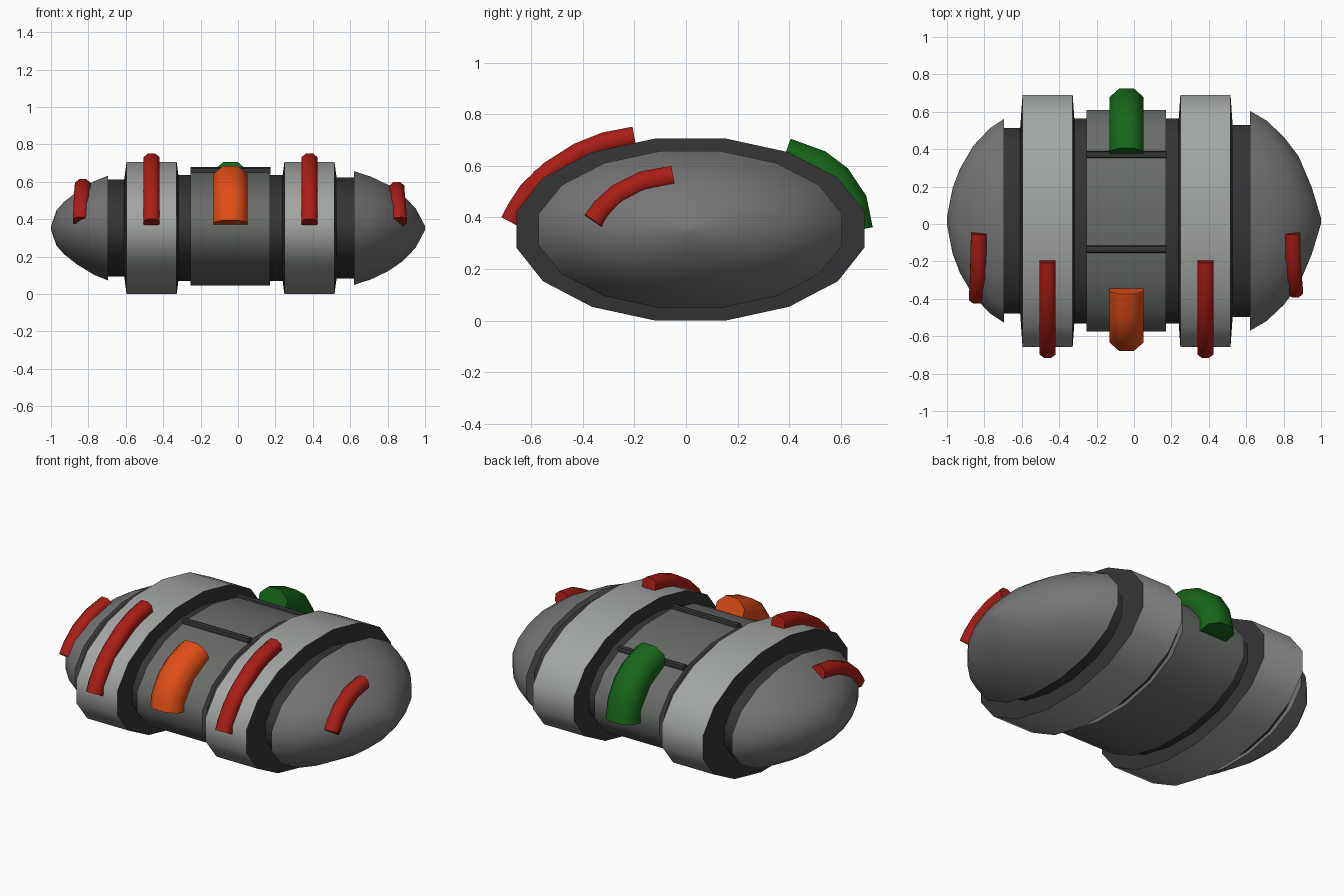
import bpy, bmesh
from math import sin, cos, pi, radians
from mathutils import Vector

if "Cube" in bpy.data.objects:
    bpy.data.objects.remove(bpy.data.objects["Cube"])

CY, CZ = 0.017, 0.353       # body axis
SIDES = 16
FIT = cos(pi / SIDES)       # flat-to-corner ratio of the polygon


def material(name, rgb):
    m = bpy.data.materials.new(name)
    m.diffuse_color = (*rgb, 1)
    m.use_nodes = True
    m.node_tree.nodes["Principled BSDF"].inputs["Base Color"].default_value = m.diffuse_color
    return m


DARK = material("dark_rubber", (0.035, 0.035, 0.037))
LIGHT = material("light_metal", (0.36, 0.38, 0.36))
MID = material("mid_metal", (0.14, 0.15, 0.14))
SHELL = material("shell_grey", (0.18, 0.18, 0.18))
RED = material("red", (0.4, 0.012, 0.008))
ORANGE = material("orange", (0.75, 0.075, 0.008))
GREEN = material("green", (0.008, 0.13, 0.01))


def skin(name, rings, mats, bands=None, angle=45):
    """Join closed rings of points, cap both ends, shade by angle."""
    bm = bmesh.new()
    loops = [[bm.verts.new(p) for p in ring] for ring in rings]
    n = len(loops[0])
    for k, (a, b) in enumerate(zip(loops, loops[1:])):
        for i in range(n):
            j = (i + 1) % n
            f = bm.faces.new((a[i], a[j], b[j], b[i]))
            f.material_index = bands[k] if bands else 0
    bm.faces.new(loops[0])
    bm.faces.new(loops[-1])
    bmesh.ops.recalc_face_normals(bm, faces=bm.faces)
    me = bpy.data.meshes.new(name)
    bm.to_mesh(me)
    bm.free()
    for m in mats:
        me.materials.append(m)
    ob = bpy.data.objects.new(name, me)
    bpy.context.collection.objects.link(ob)
    bpy.ops.object.select_all(action='DESELECT')
    ob.select_set(True)
    bpy.context.view_layer.objects.active = ob
    bpy.ops.object.shade_smooth_by_angle(angle=radians(angle))
    return ob


def lathe(name, profile, mats, bands=None, angle=45):
    """Elliptical lathe along x; profile entries are (x, half depth, half height)."""
    angs = [(i + 0.5) * 2 * pi / SIDES for i in range(SIDES)]
    rings = [[(x, CY + ry / FIT * cos(a), CZ + rz / FIT * sin(a)) for a in angs]
             for x, ry, rz in profile]
    return skin(name, rings, mats, bands, angle)


def strip(name, path, half_w, half_t, mat):
    """Sweep a chamfered section along a path curving over the body."""
    pts = [Vector(p) for p in path]
    cw, ct = half_w * 0.45, half_t * 0.5
    section = [(-half_w, -ct), (-cw, -half_t), (cw, -half_t), (half_w, -ct),
               (half_w, ct), (cw, half_t), (-cw, half_t), (-half_w, ct)]
    rings = []
    for i, p in enumerate(pts):
        t = (pts[min(i + 1, len(pts) - 1)] - pts[max(i - 1, 0)]).normalized()
        side = (Vector((1, 0, 0)) - t * t.x).normalized()
        up = side.cross(t)
        rings.append([p + side * u + up * v for u, v in section])
    return skin(name, rings, [mat], angle=50)


# dark inner core showing as grooves between the segments
lathe("core", [(-0.71, 0.495, 0.26), (-0.59, 0.495, 0.26), (-0.59, 0.548, 0.284),
               (0.51, 0.548, 0.284), (0.51, 0.513, 0.27), (0.63, 0.513, 0.27)], [DARK])

# middle barrel
lathe("middle_barrel", [(-0.255, 0.593, 0.307), (0.172, 0.593, 0.307)], [MID])

# two large bands with dark side walls
for side, cx in (("left", -0.462), ("right", 0.382)):
    lathe(side + "_band", [(cx - 0.147, 0.49, 0.255), (cx - 0.134, 0.674, 0.353),
                           (cx + 0.134, 0.674, 0.353), (cx + 0.147, 0.49, 0.255)],
          [LIGHT, DARK], [1, 0, 1])

# domed end caps
lathe("left_dome", [(-0.695, 0.545, 0.28), (-0.77, 0.495, 0.25), (-0.86, 0.40, 0.195),
                    (-0.93, 0.28, 0.14), (-0.97, 0.175, 0.095), (-1.0, 0.02, 0.01)],
      [SHELL], angle=60)
lathe("right_dome", [(0.62, 0.588, 0.304), (0.71, 0.535, 0.275), (0.80, 0.45, 0.232),
                     (0.88, 0.345, 0.178), (0.95, 0.18, 0.105), (1.0, 0.015, 0.01)],
      [SHELL], angle=60)

# thin rods across the top of the barrel
for name, y, z in (("front_rod", -0.135, 0.658), ("back_rod", 0.37, 0.607)):
    skin(name, [[(x, y + 0.02 * cos(i * pi / 4), z + 0.02 * sin(i * pi / 4))
                 for i in range(8)] for x in (-0.255, 0.175)], [DARK])

# red strips on the bands
arc = [(-0.20, 0.712), (-0.315, 0.69), (-0.415, 0.65), (-0.525, 0.58),
       (-0.61, 0.50), (-0.655, 0.43), (-0.68, 0.382)]
for side, x in (("left", -0.462), ("right", 0.382)):
    strip(side + "_band_strip", [(x, y, z) for y, z in arc], 0.043, 0.04, RED)

# red strips on the domes
strip("left_dome_strip", [(-0.83, -0.05, 0.575), (-0.832, -0.17, 0.556), (-0.835, -0.28, 0.51),
                          (-0.838, -0.355, 0.445), (-0.84, -0.393, 0.39)], 0.042, 0.04, RED)
strip("right_dome_strip", [(0.849, -0.05, 0.56), (0.85, -0.165, 0.54), (0.855, -0.265, 0.49),
                           (0.86, -0.325, 0.435), (0.863, -0.36, 0.387)], 0.04, 0.04, RED)

# wide orange and green blocks on the barrel
strip("orange_block", [(-0.04, y, z) for y, z in
                       [(-0.345, 0.60), (-0.46, 0.56), (-0.525, 0.515),
                        (-0.575, 0.445), (-0.59, 0.375)]], 0.09, 0.09, ORANGE)
strip("green_block", [(-0.04, y, z) for y, z in
                      [(0.375, 0.62), (0.50, 0.575), (0.56, 0.53),
                       (0.615, 0.45), (0.635, 0.345)]], 0.09, 0.09, GREEN)
